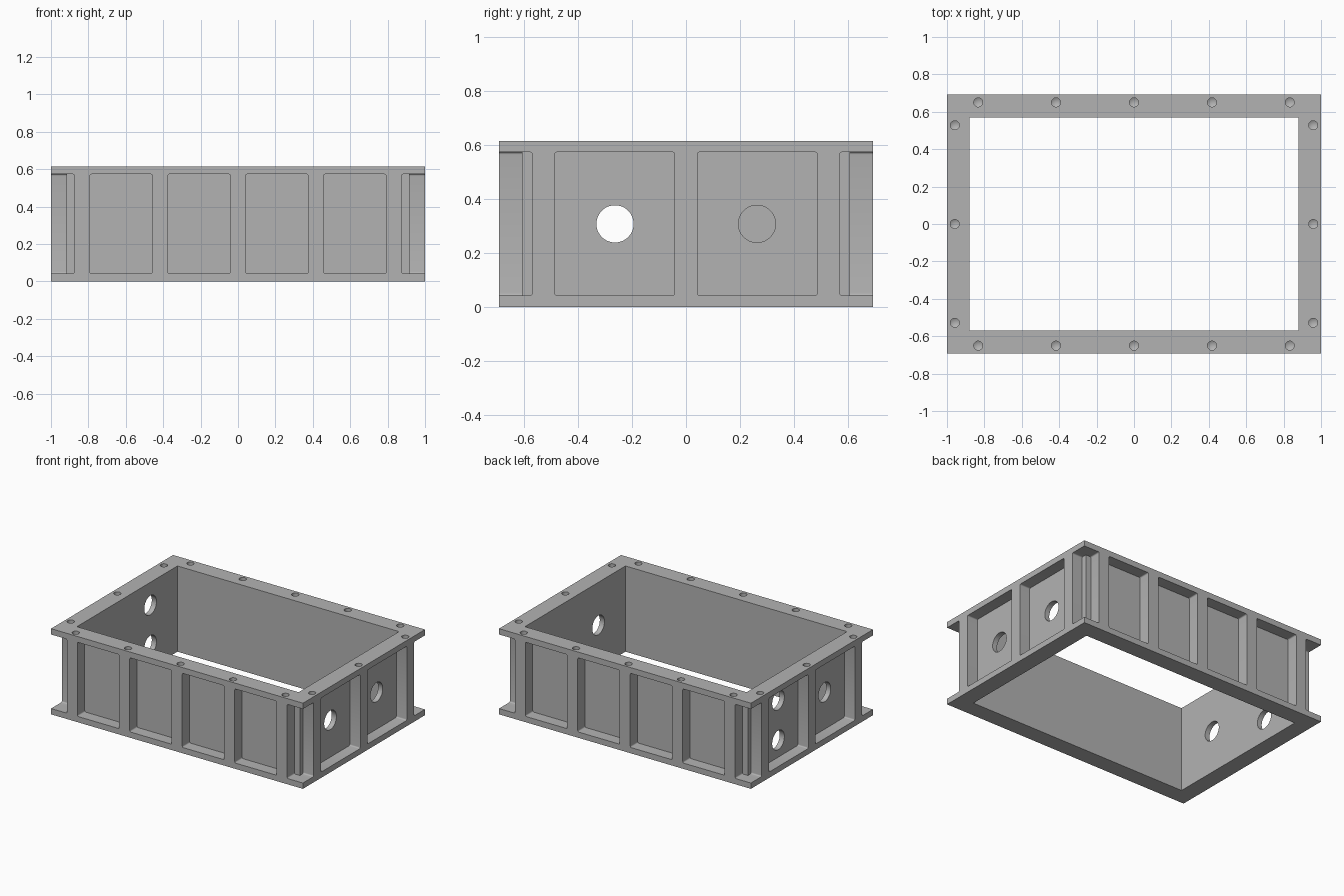
import bpy
import bmesh
from math import radians
from mathutils import Matrix

cube = bpy.data.objects.get("Cube")
if cube:
    bpy.data.objects.remove(cube, do_unlink=True)

# Main dimensions
HX, HY, H = 1.0, 0.692, 0.615      # outer half sizes and height
WX, WY = 0.917, 0.608              # outer faces of the thin walls
IX, IY = 0.88, 0.57                # clear opening
RIB = 0.0417                       # half rib width, also flange thickness
RIBS_X = [-0.833, -0.417, 0, 0.417, 0.833]
RIBS_Y = [-0.528, 0, 0.528]
PORT_Y, PORT_R = 0.263, 0.069
OVER = 0.1                         # how far cutters reach past the outside


def add_box(bm, lo, hi, round_axis=None):
    """Box between two corners; edges along round_axis get a small fillet."""
    size = [b - a for a, b in zip(lo, hi)]
    mid = [(a + b) / 2 for a, b in zip(lo, hi)]
    verts = bmesh.ops.create_cube(
        bm, size=1, matrix=Matrix.Translation(mid) @ Matrix.Diagonal((*size, 1)))["verts"]
    if round_axis is not None:
        edges = [e for e in {e for v in verts for e in v.link_edges}
                 if abs((e.verts[0].co - e.verts[1].co)[round_axis]) > 0.01]
        bmesh.ops.bevel(bm, geom=edges, offset=0.009, segments=4,
                        profile=0.5, affect='EDGES')


def add_object(name, bm):
    bmesh.ops.recalc_face_normals(bm, faces=bm.faces)
    mesh = bpy.data.meshes.new(name)
    bm.to_mesh(mesh)
    bm.free()
    ob = bpy.data.objects.new(name, mesh)
    bpy.context.collection.objects.link(ob)
    return ob


def gaps(ribs, end):
    """Spans between neighbouring ribs, plus the open corners."""
    stops = [-end - OVER - RIB] + ribs + [end + OVER + RIB]
    return [(a + RIB, b - RIB) for a, b in zip(stops, stops[1:])]


def pocket_cutter(name, ribs, along, end, wall, outer):
    """Recesses on two opposite sides; along is the axis the ribs step on."""
    depth = 1 - along
    bm = bmesh.new()
    for side in (-1, 1):
        d0, d1 = sorted((side * wall, side * (outer + OVER)))
        for a, b in gaps(ribs, end):
            lo, hi = [0, 0, RIB], [0, 0, H - RIB]
            lo[along], hi[along] = a, b
            lo[depth], hi[depth] = d0, d1
            add_box(bm, lo, hi, depth)
    return add_object(name, bm)


# Solid block to be hollowed
bm = bmesh.new()
add_box(bm, (-HX, -HY, 0), (HX, HY, H))
frame = add_object("ribbed_frame", bm)

# Central opening
bm = bmesh.new()
add_box(bm, (-IX, -IY, -OVER), (IX, IY, H + OVER))
cutters = [add_object("opening_cutter", bm)]

# Recesses between the ribs
cutters.append(pocket_cutter("long_side_pockets", RIBS_X, 0, HX, WY, HY))
cutters.append(pocket_cutter("short_side_pockets", RIBS_Y, 1, HY, WX, HX))

# Round ports through the short walls
bm = bmesh.new()
ports = [(1, -PORT_Y, 0), (1, PORT_Y, 0), (-1, -PORT_Y, 0),
         (-1, PORT_Y, 0.143), (-1, PORT_Y, -0.143)]
for side, y, dz in ports:
    place = Matrix.Translation((side * (IX + WX) / 2, y, H / 2 + dz))
    bmesh.ops.create_cone(bm, cap_ends=True, segments=48, radius1=PORT_R,
                          radius2=PORT_R, depth=0.15,
                          matrix=place @ Matrix.Rotation(radians(90), 4, 'Y'))
cutters.append(add_object("port_cutter", bm))

# Blind bolt holes with drill-point bottoms, above each rib
bm = bmesh.new()
spots = [(x, s * (HY - RIB)) for x in RIBS_X for s in (-1, 1)]
spots += [(s * (HX - RIB), y) for y in RIBS_Y for s in (-1, 1)]
for x, y in spots:
    r, floor = 0.024, H - 0.1
    made = bmesh.ops.create_cone(bm, cap_ends=True, segments=32, radius1=r, radius2=r,
                                 depth=0.2, matrix=Matrix.Translation((x, y, floor + 0.1)))
    bottom = next(f for f in {f for v in made["verts"] for f in v.link_faces}
                  if len(f.verts) > 4 and f.calc_center_median().z < H - 0.05)
    tip = bmesh.ops.poke(bm, faces=[bottom])["verts"][0]
    tip.co.z -= 0.014
cutters.append(add_object("bolt_hole_cutter", bm))

# Cut everything out of the block
bpy.context.view_layer.objects.active = frame
for ob in bpy.context.selected_objects:
    ob.select_set(False)
frame.select_set(True)
for cutter in cutters:
    cutter.hide_render = True
    mod = frame.modifiers.new(cutter.name, 'BOOLEAN')
    mod.operation = 'DIFFERENCE'
    mod.solver = 'EXACT'
    mod.object = cutter
    bpy.ops.object.modifier_apply(modifier=mod.name)
for cutter in cutters:
    bpy.data.objects.remove(cutter, do_unlink=True)

bpy.ops.object.shade_smooth_by_angle(angle=radians(30))

# Plain grey metal
grey = bpy.data.materials.new("grey_metal")
grey.use_nodes = True
colour = (0.45, 0.45, 0.45, 1)
grey.diffuse_color = colour
grey.node_tree.nodes["Principled BSDF"].inputs["Base Color"].default_value = colour
frame.data.materials.clear()
frame.data.materials.append(grey)
